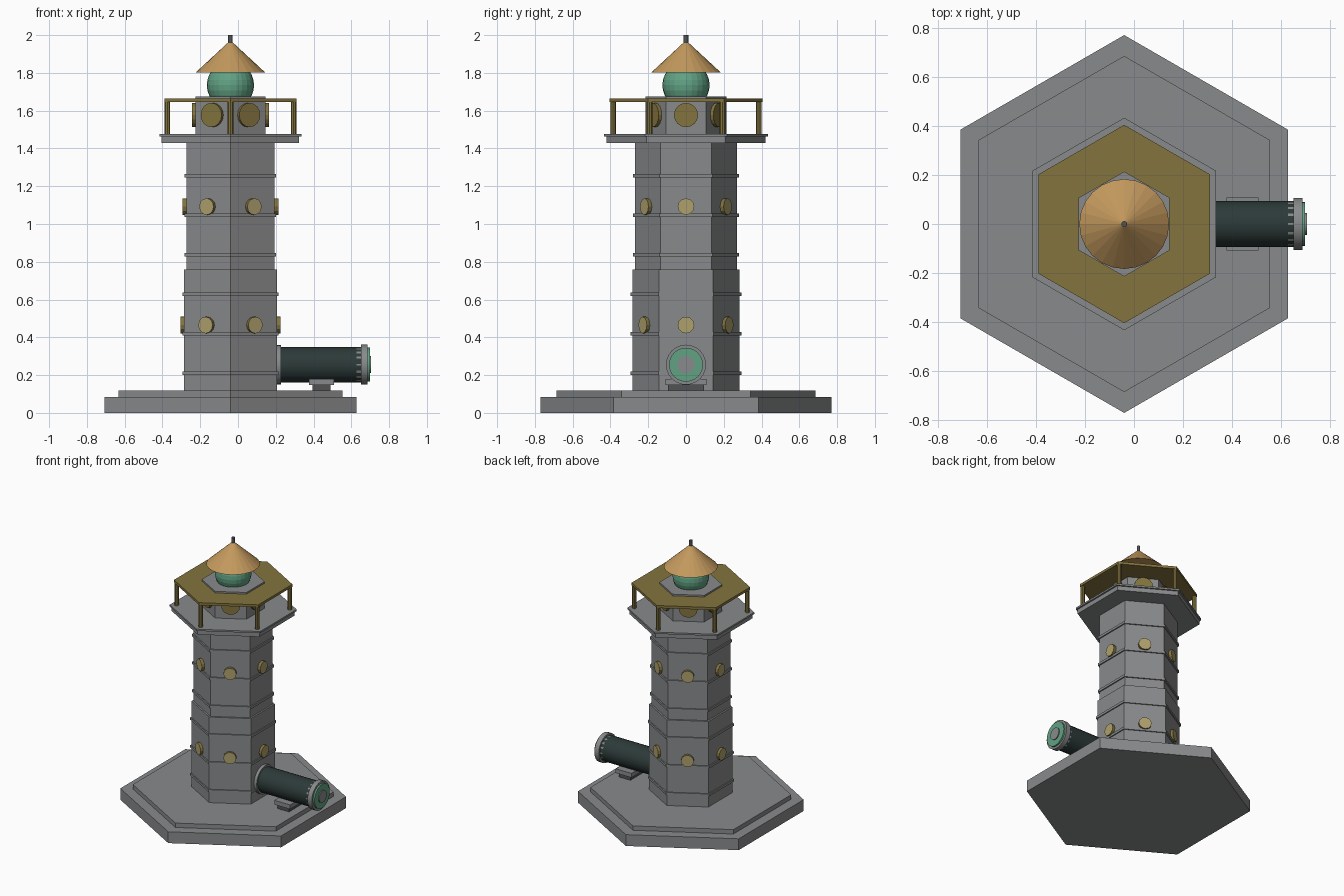
import bpy, math
from mathutils import Vector

if "Cube" in bpy.data.objects:
    bpy.data.objects.remove(bpy.data.objects["Cube"])

CX = -0.04  # tower axis


def mat(name, c):
    m = bpy.data.materials.new(name)
    m.diffuse_color = (*c, 1)
    m.use_nodes = True
    m.node_tree.nodes["Principled BSDF"].inputs["Base Color"].default_value = m.diffuse_color
    return m


STONE = mat("grey_stone", (0.25, 0.255, 0.26))
BRASS = mat("brass", (0.23, 0.175, 0.048))
PANE = mat("pale_pane", (0.42, 0.35, 0.15))
COPPER = mat("copper", (0.55, 0.32, 0.11))
GREEN = mat("green_glass", (0.12, 0.36, 0.23))
DARK = mat("dark_barrel", (0.025, 0.042, 0.04))
IRON = mat("dark_iron", (0.08, 0.085, 0.09))


def frustum(name, m, n, r1, r2, start, end, hexa=False):
    """Cylinder or cone between two points; hexa turns corners to +-y."""
    a, b = Vector(start), Vector(end)
    d = b - a
    bpy.ops.mesh.primitive_cone_add(vertices=n, radius1=r1, radius2=r2, depth=d.length,
                                    location=(a + b) / 2,
                                    rotation=d.to_track_quat('Z', 'Y').to_euler())
    o = bpy.context.object
    if hexa:
        o.rotation_euler = (0, 0, 0)  # first vertex lies on +y
    o.name = name
    o.data.materials.append(m)
    return o


def hexagon(name, m, r, z0, z1):
    return frustum(name, m, 6, r, r, (CX, 0, z0), (CX, 0, z1), True)


def rod(name, m, r, x0, x1, z, n=24):
    o = frustum(name, m, n, r, r, (x0, 0, z), (x1, 0, z))
    bpy.ops.object.shade_smooth_by_angle(angle=math.radians(30))
    return o


def box(name, m, x0, x1, y, z0, z1):
    bpy.ops.mesh.primitive_cube_add(size=1, location=((x0 + x1) / 2, 0, (z0 + z1) / 2))
    o = bpy.context.object
    o.scale = (x1 - x0, 2 * y, z1 - z0)
    o.name = name
    o.data.materials.append(m)


# Stepped base, shaft, balcony and lantern room
hexagon("base_slab", STONE, 0.77, 0, 0.085)
hexagon("base_step", STONE, 0.685, 0.085, 0.118)
hexagon("lower_shaft", STONE, 0.284, 0.118, 0.76)
hexagon("upper_shaft", STONE, 0.27, 0.76, 1.43)
hexagon("balcony_support", STONE, 0.42, 1.43, 1.463)
hexagon("balcony_floor", STONE, 0.433, 1.463, 1.476)
hexagon("lantern_room", STONE, 0.214, 1.476, 1.676)

# Bands around the shaft
for i in range(6):
    z = 0.21 + 0.209 * i
    hexagon("band", STONE, 0.293 if i < 3 else 0.28, z - 0.009, z + 0.009)


# Round windows, one on each face
def window_ring(name, z, r, inner, outer, cap):
    for i in range(6):
        a = math.radians(60 * i)
        u = Vector((math.cos(a), math.sin(a), 0))
        c = Vector((CX, 0, z))
        o = frustum(name, BRASS, 12 if r < 0.05 else 16, r, r, c + u * inner, c + u * outer)
        o.data.materials.append(cap)
        for p in o.data.polygons:
            if p.normal.z > 0.9:
                p.material_index = 1


window_ring("lower_window", 0.465, 0.044, 0.22, 0.265, PANE)
window_ring("upper_window", 1.092, 0.044, 0.21, 0.255, PANE)
window_ring("lantern_window", 1.577, 0.064, 0.17, 0.204, BRASS)

# Canopy rail and posts
hexagon("rail_plate", BRASS, 0.404, 1.645, 1.664)
for i in range(6):
    a = math.radians(60 * i + 30)
    x, y = CX + 0.386 * math.cos(a), 0.386 * math.sin(a)
    frustum("rail_post", BRASS, 8, 0.015, 0.015, (x, y, 1.476), (x, y, 1.65))

# Lamp, roof and finial
bpy.ops.mesh.primitive_uv_sphere_add(segments=24, ring_count=14, radius=0.125,
                                     location=(CX, 0, 1.735))
bpy.context.object.name = "lamp_globe"
bpy.context.object.data.materials.append(GREEN)
frustum("roof_cone", COPPER, 24, 0.183, 0.006, (CX, 0, 1.803), (CX, 0, 1.967))
frustum("finial", IRON, 12, 0.012, 0.012, (CX, 0, 1.945), (CX, 0, 2.0))

# Side barrel with collars and lens
Z = 0.255
rod("barrel", DARK, 0.093, 0.19, 0.66, Z, 20)
rod("rear_collar", STONE, 0.105, 0.20, 0.228, Z)
rod("front_collar", STONE, 0.106, 0.65, 0.686, Z)
rod("neck_collar", STONE, 0.0932, 0.628, 0.652, Z, 16)
rod("lens_ring", GREEN, 0.09, 0.68, 0.698, Z)
rod("lens_hub", STONE, 0.045, 0.69, 0.705, Z)
box("mount_foot", IRON, 0.395, 0.49, 0.095, 0.115, 0.148)
box("mount_saddle", STONE, 0.377, 0.508, 0.108, 0.148, 0.18)
